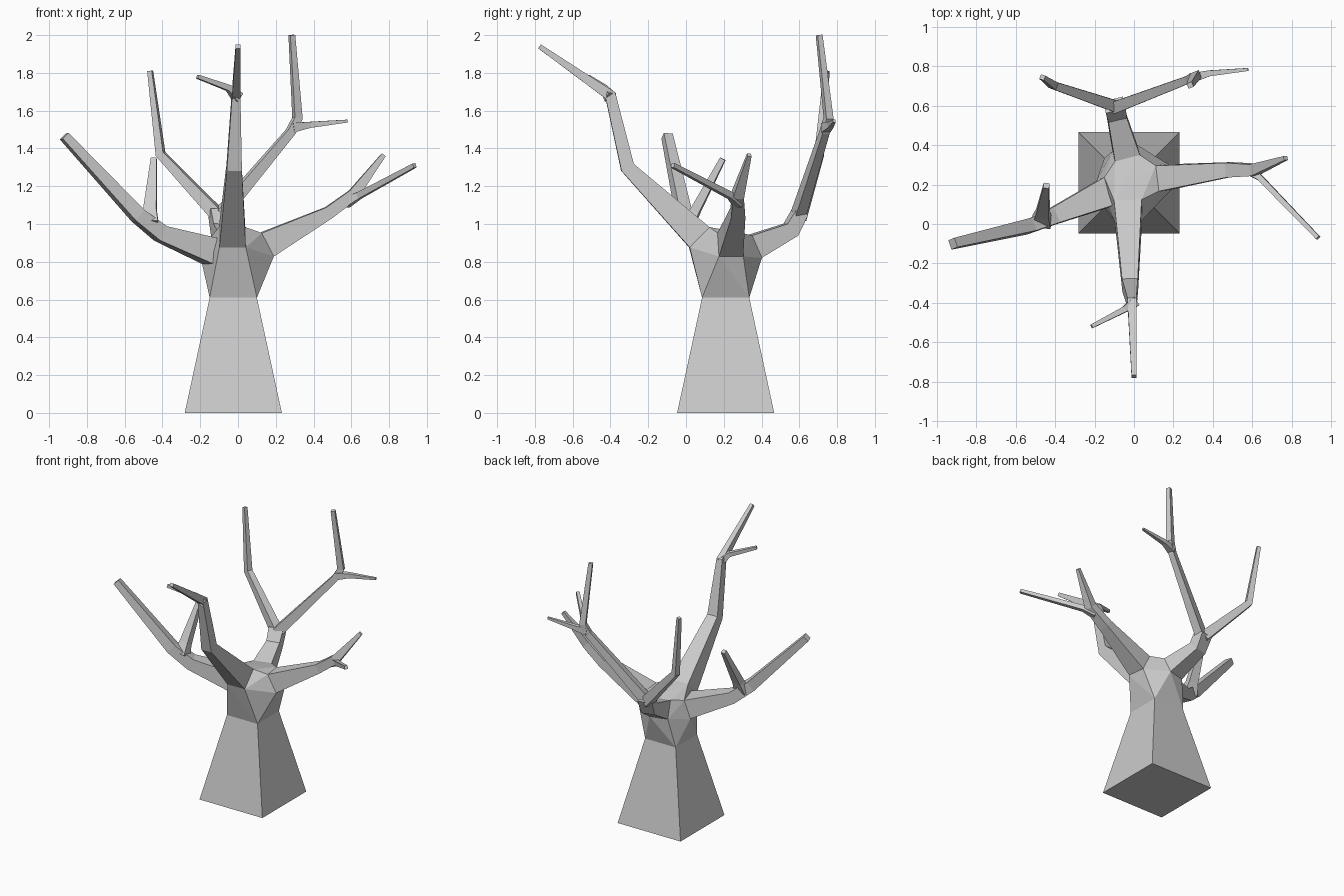
import bpy, bmesh
from mathutils import Vector

if "Cube" in bpy.data.objects:
    bpy.data.objects.remove(bpy.data.objects["Cube"])

bark = bpy.data.materials.new("grey_bark")
bark.use_nodes = True
bark.diffuse_color = (0.6, 0.6, 0.6, 1)
bark.node_tree.nodes["Principled BSDF"].inputs["Base Color"].default_value = (0.6, 0.6, 0.6, 1)


def finish(name, bm):
    bmesh.ops.recalc_face_normals(bm, faces=bm.faces)
    mesh = bpy.data.meshes.new(name)
    bm.to_mesh(mesh)
    bm.free()
    mesh.materials.append(bark)
    bpy.context.collection.objects.link(bpy.data.objects.new(name, mesh))


def branch(name, nodes):
    """Four-sided limb through nodes (x, y, z, width, height); returns its first ring."""
    pts = [Vector(n[:3]) for n in nodes]
    dirs = [(b - a).normalized() for a, b in zip(pts, pts[1:])]
    side = dirs[0].cross(Vector((0, 0, 1))).normalized()
    bm = bmesh.new()
    rings = []
    for i, (p, n) in enumerate(zip(pts, nodes)):
        before, after = dirs[max(i - 1, 0)], dirs[min(i, len(dirs) - 1)]
        t = (before + after).normalized()
        side = (side - t * side.dot(t)).normalized()
        up = side.cross(t)
        rings.append([bm.verts.new(p + side * n[3] * sx / 2 + up * n[4] * sy / 2)
                      for sx, sy in ((-1, -1), (1, -1), (1, 1), (-1, 1))])
    for a, b in zip(rings, rings[1:]):
        for k in range(4):
            j = (k + 1) % 4
            bm.faces.new((a[k], a[j], b[j], b[k]))
    bm.faces.new(rings[0])
    bm.faces.new(rings[-1])
    root = [v.co.copy() for v in rings[0]]
    finish(name, bm)
    return root


# Main limbs
roots = []
roots += branch("front_limb", [
    (-0.03, 0.07, 0.93, 0.14, 0.15), (-0.02, -0.31, 1.30, 0.08, 0.075),
    (-0.01, -0.40, 1.68, 0.045, 0.06), (0, -0.775, 1.94, 0.025, 0.025)])
roots += branch("right_limb", [
    (-0.14, 0.16, 0.855, 0.15, 0.14), (-0.41, 0.04, 0.95, 0.085, 0.085),
    (-0.53, -0.01, 1.045, 0.07, 0.075), (-0.92, -0.10, 1.465, 0.05, 0.045)])
roots += branch("left_limb", [
    (0.15, 0.235, 0.89, 0.13, 0.14), (0.48, 0.275, 1.06, 0.075, 0.065),
    (0.61, 0.275, 1.155, 0.06, 0.06), (0.77, 0.335, 1.365, 0.022, 0.025)])
roots += branch("back_limb", [
    (-0.04, 0.36, 0.88, 0.13, 0.13), (-0.09, 0.555, 0.97, 0.095, 0.085),
    (-0.10, 0.605, 1.065, 0.105, 0.07)])

# Back fork
branch("back_fork_left", [
    (-0.09, 0.595, 1.05, 0.06, 0.07), (0.28, 0.735, 1.49, 0.04, 0.045),
    (0.315, 0.755, 1.56, 0.04, 0.045), (0.285, 0.705, 2.0, 0.028, 0.028)])
branch("back_fork_right", [
    (-0.10, 0.60, 1.04, 0.06, 0.07), (-0.41, 0.705, 1.37, 0.04, 0.045),
    (-0.465, 0.745, 1.81, 0.025, 0.025)])

# Twigs
branch("back_twig", [
    (0.29, 0.74, 1.51, 0.05, 0.05), (0.38, 0.765, 1.525, 0.03, 0.032),
    (0.58, 0.785, 1.545, 0.015, 0.015)])
branch("front_twig", [
    (0, -0.40, 1.67, 0.05, 0.055), (-0.05, -0.435, 1.72, 0.03, 0.032),
    (-0.215, -0.52, 1.78, 0.02, 0.02)])
branch("right_twig", [
    (-0.47, 0.01, 1.0, 0.10, 0.07), (-0.465, 0.05, 1.07, 0.07, 0.05),
    (-0.445, 0.195, 1.345, 0.03, 0.03)])
branch("left_twig", [
    (0.57, 0.28, 1.11, 0.05, 0.05), (0.64, 0.235, 1.15, 0.03, 0.035),
    (0.935, -0.07, 1.31, 0.022, 0.024)])

# Trunk: tapered square column
CENTRE = (-0.025, 0.21)


def square(bm, half, z):
    return [bm.verts.new((CENTRE[0] + sx * half, CENTRE[1] + sy * half, z))
            for sx, sy in ((-1, -1), (1, -1), (1, 1), (-1, 1))]


bm = bmesh.new()
low, high = square(bm, 0.257, 0), square(bm, 0.125, 0.61)
bm.faces.new(low)
for k in range(4):
    j = (k + 1) % 4
    bm.faces.new((low[k], low[j], high[j], high[k]))
finish("trunk", bm)

# Crown: faceted knot joining the trunk top to the limb roots
bm = bmesh.new()
square(bm, 0.125, 0.61)
for co in roots:
    bm.verts.new(co)
hull = bmesh.ops.convex_hull(bm, input=bm.verts)
inner = {g for g in hull["geom_interior"] if isinstance(g, bmesh.types.BMVert)}
bmesh.ops.delete(bm, geom=list(inner), context="VERTS")
finish("crown", bm)
